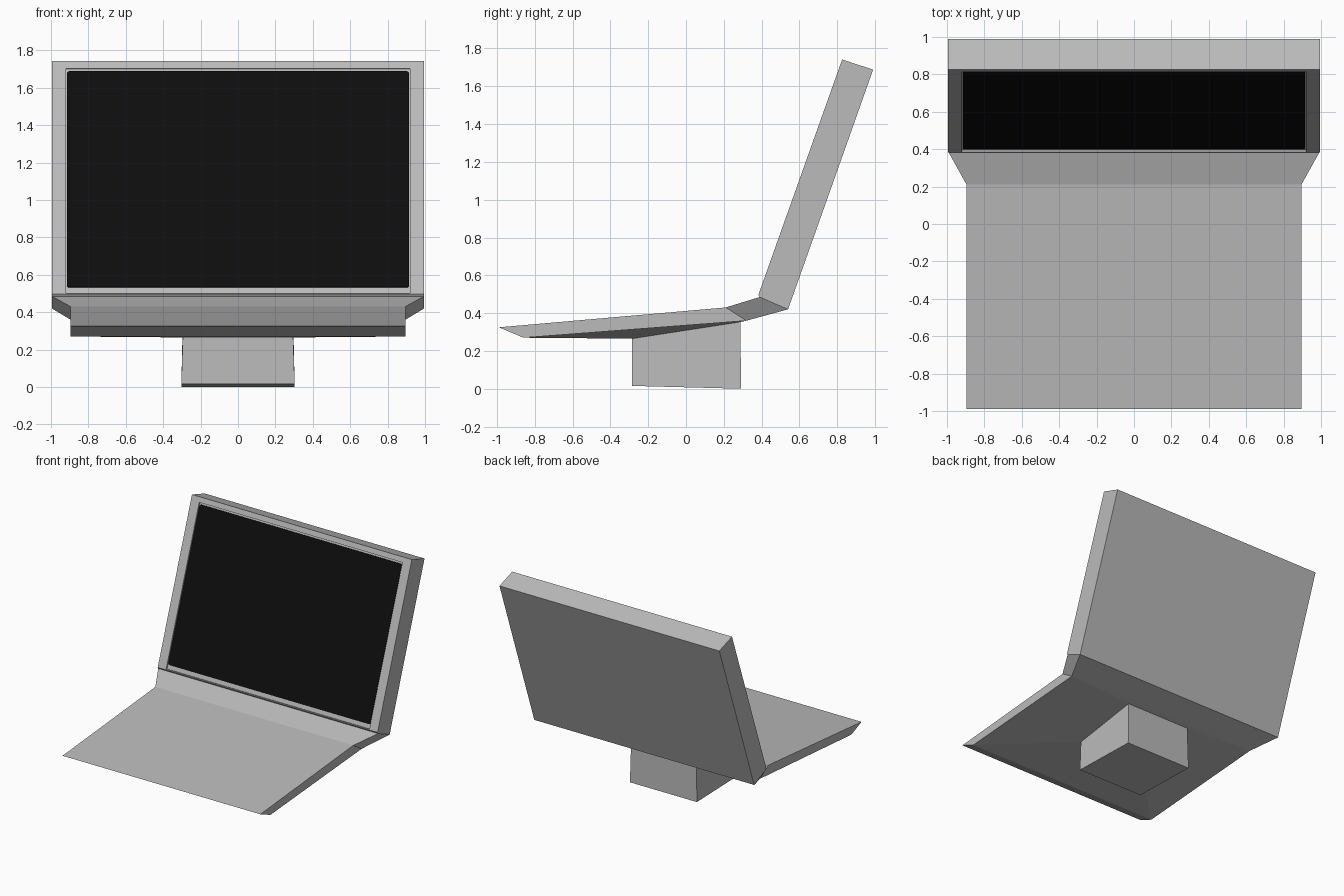
import bpy, bmesh, math
from mathutils import Vector

if "Cube" in bpy.data.objects:
    bpy.data.objects.remove(bpy.data.objects["Cube"])


def material(name, rgb):
    m = bpy.data.materials.new(name)
    m.diffuse_color = (*rgb, 1)
    m.use_nodes = True
    m.node_tree.nodes["Principled BSDF"].inputs["Base Color"].default_value = m.diffuse_color
    return m


grey = material("casing grey", (0.5, 0.5, 0.5))
black = material("screen black", (0.004, 0.004, 0.004))


def build(name, polys, mat):
    """Make one object from polygons given as point lists."""
    bm = bmesh.new()
    for p in polys:
        bm.faces.new([bm.verts.new(c) for c in p])
    bmesh.ops.remove_doubles(bm, verts=bm.verts, dist=0.0005)
    bmesh.ops.recalc_face_normals(bm, faces=bm.faces)
    me = bpy.data.meshes.new(name)
    bm.to_mesh(me)
    bm.free()
    me.materials.append(mat)
    ob = bpy.data.objects.new(name, me)
    bpy.context.collection.objects.link(ob)
    return ob


def pair(x, y, z):
    """Left and right copies of a point."""
    return Vector((-x, y, z)), Vector((x, y, z))


def strip(a, b):
    return [a[0], a[1], b[1], b[0]]


def sides(*pts):
    return [[p[s] for p in pts] for s in (0, 1)]


# Keyboard base: top and bottom outline pairs, flaring towards the hinge
t0, t1, t2 = pair(.895, -.99, .325), pair(.895, .21, .43), pair(.995, .39, .485)
b0, b1, b2 = pair(.895, -.86, .27), pair(.895, .32, .36), pair(.995, .54, .42)
s0, s1 = pair(.295, -.285, .265), pair(.295, .287, .353)
polys = [strip(t0, t1), strip(t1, t2), strip(t0, b0), strip(t2, b2),
         strip(b0, s0), strip(s0, s1), strip(s1, b1), strip(b1, b2)]
polys += sides(t0, t1, b1, b0) + sides(t1, t2, b2, b1) + sides(b0, b1, s1, s0)
build("keyboard_base", polys, grey)

# Stand block under the base
f0, f1 = pair(.303, -.287, .015), pair(.303, .292, 0)
build("stand", [strip(f0, f1), strip(f0, s0), strip(f1, s1), strip(s0, s1)]
      + sides(f0, f1, s1, s0), grey)

# Leaning screen: points on the front plane, pushed in by depth d
LOW, HIGH = Vector((0, .383, .497)), Vector((0, .826, 1.742))
UP = (HIGH - LOW).normalized()
OUT = Vector((1, 0, 0)).cross(UP)


def on_front(x, z, d=0):
    p = LOW.lerp(HIGH, (z - LOW.z) / (HIGH.z - LOW.z)) - OUT * d
    return Vector((x, p.y, p.z))


def rect(x, z0, z1, d=0):
    return [on_front(-x, z0, d), on_front(x, z0, d), on_front(x, z1, d), on_front(-x, z1, d)]


if OUT.y > 0:
    OUT = -OUT

# Screen housing with a shallow recess in the bezel
outer, rim, floor = rect(.995, .497, 1.742), rect(.92, .503, 1.703), rect(.92, .503, 1.703, .012)
polys = [floor]
for i in range(4):
    j = (i + 1) % 4
    polys += [[outer[i], outer[j], rim[j], rim[i]], [rim[i], rim[j], floor[j], floor[i]]]
h, k = pair(.995, .39, .485), pair(.995, .54, .42)
top_back = pair(.995, .99, 1.688)
fl, ft = (outer[0], outer[1]), (outer[3], outer[2])
polys += [strip(fl, h), strip(h, k), strip(k, top_back), strip(top_back, ft)]
polys += sides(h, fl, ft, top_back, k)
build("screen_housing", polys, grey)

# Black display plate with rounded corners
R, loop = .014, []
for n, (x, z) in enumerate([(.915, 1.69), (-.915, 1.69), (-.915, .535), (.915, .535)]):
    cx = x - math.copysign(R, x)
    cz = z - R if z > 1 else z + R
    for i in range(5):
        a = math.pi / 2 * (n + i / 4)
        loop.append((cx + R * math.cos(a), cz + R * math.sin(a)))
front = [on_front(x, z, .004) for x, z in loop]
back = [on_front(x, z, .012) for x, z in loop]
polys = [front, back]
for i in range(len(loop)):
    j = (i + 1) % len(loop)
    polys.append([front[i], front[j], back[j], back[i]])
build("display", polys, black)
